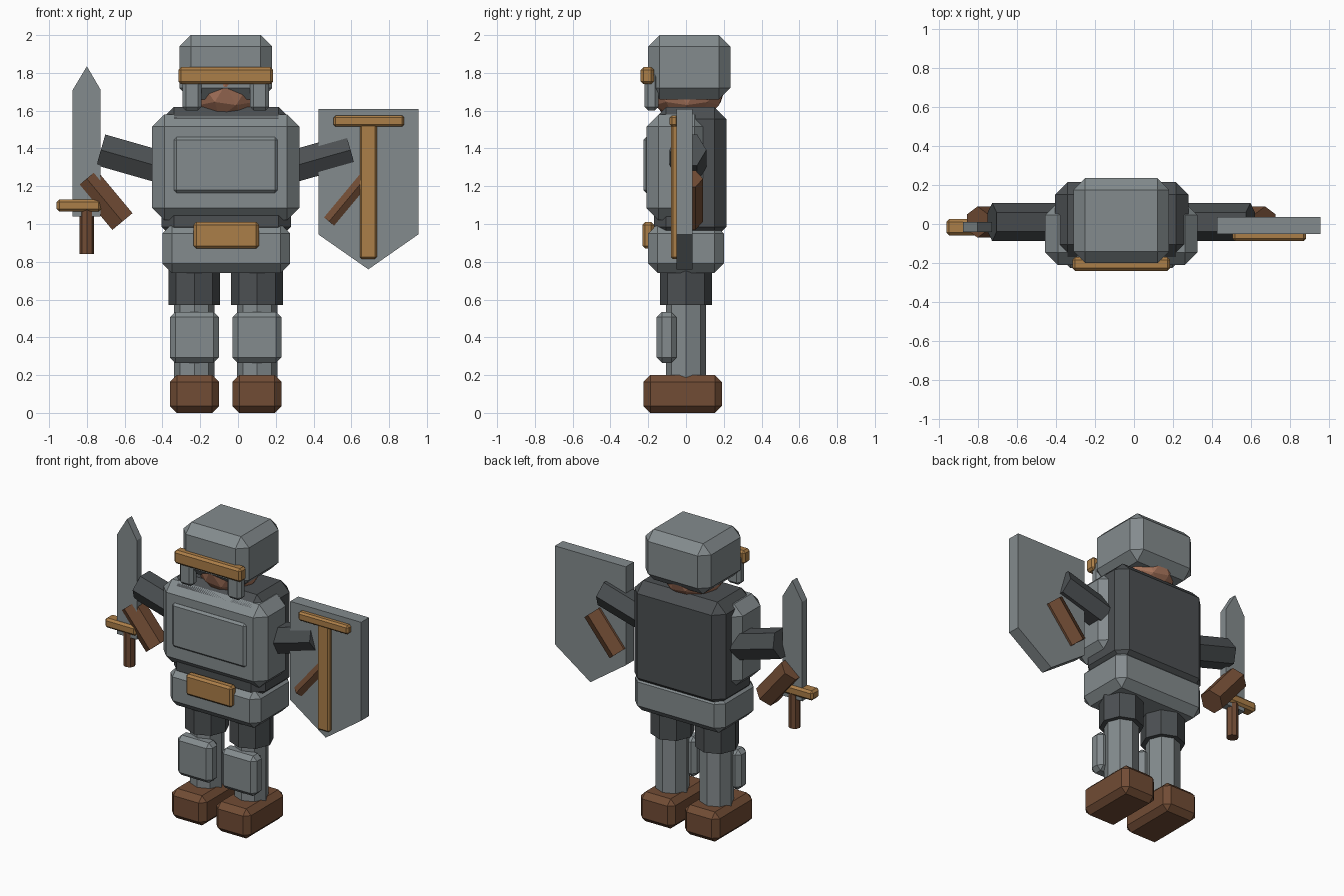
import bpy, bmesh, math
from mathutils import Vector

if "Cube" in bpy.data.objects:
    bpy.data.objects.remove(bpy.data.objects["Cube"])


def material(name, rgb):
    m = bpy.data.materials.new(name)
    m.diffuse_color = (*rgb, 1)
    m.use_nodes = True
    m.node_tree.nodes["Principled BSDF"].inputs["Base Color"].default_value = m.diffuse_color
    return m


STEEL = material("light steel", (0.23, 0.26, 0.27))
DARK = material("dark cloth", (0.072, 0.08, 0.085))
GOLD = material("brass", (0.41, 0.21, 0.065))
LEATHER = material("brown leather", (0.165, 0.072, 0.035))
SKIN = material("skin", (0.42, 0.19, 0.115))
CX = -0.065  # body centre line


def finish(name, bm, mat):
    bmesh.ops.recalc_face_normals(bm, faces=bm.faces)
    me = bpy.data.meshes.new(name)
    bm.to_mesh(me)
    bm.free()
    me.materials.append(mat)
    ob = bpy.data.objects.new(name, me)
    bpy.context.collection.objects.link(ob)
    return ob


def box(name, mat, xs, ys, zs, bevel):
    """Box between limits with single-segment chamfered edges."""
    bm = bmesh.new()
    bmesh.ops.create_cube(bm, size=1)
    for v in bm.verts:
        for i, (a, b) in enumerate((xs, ys, zs)):
            v.co[i] = (a + b) / 2 + v.co[i] * (b - a)
    bmesh.ops.bevel(bm, geom=bm.edges[:], offset=bevel, segments=1,
                    profile=0.5, affect='EDGES')
    return finish(name, bm, mat)


def rod(name, mat, a, b, radius, sides, first):
    """Flat-sided rod from a to b, with one corner facing direction first."""
    a, b = Vector(a), Vector(b)
    axis = (b - a).normalized()
    u = Vector(first)
    u = (u - axis * u.dot(axis)).normalized()
    w = axis.cross(u)
    bm = bmesh.new()
    rings = []
    for c in (a, b):
        rings.append([bm.verts.new(c + radius * (u * math.cos(t) + w * math.sin(t)))
                      for t in (2 * math.pi * i / sides for i in range(sides))])
        bm.faces.new(rings[-1])
    for i in range(sides):
        j = (i + 1) % sides
        bm.faces.new((rings[0][i], rings[0][j], rings[1][j], rings[1][i]))
    return finish(name, bm, mat)


def plate(name, mat, outline, y0, y1):
    """Front-view outline given thickness along y."""
    bm = bmesh.new()
    face = bm.faces.new([bm.verts.new((x, y0, z)) for x, z in outline])
    out = bmesh.ops.extrude_face_region(bm, geom=[face])
    for v in out["geom"]:
        if isinstance(v, bmesh.types.BMVert):
            v.co.y = y1
    if not face.is_valid or len(bm.faces) < len(outline) + 2:
        bm.faces.new([v for v in bm.verts if abs(v.co.y - y0) < 1e-6])
    return finish(name, bm, mat)


# Head and helmet
bm = bmesh.new()
bmesh.ops.create_icosphere(bm, subdivisions=2, radius=0.21)
for v in bm.verts:
    v.co += Vector((CX, 0.005, 1.74))
finish("head", bm, SKIN)
box("helmet", STEEL, (-0.31, 0.18), (-0.2, 0.235), (1.66, 2.0), 0.06)
box("helmet_brow", GOLD, (-0.315, 0.185), (-0.24, -0.17), (1.74, 1.83), 0.014)

# Torso armour
box("torso", DARK, (-0.405, 0.28), (-0.17, 0.215), (0.92, 1.62), 0.065)
box("chest_armour", STEEL, (-0.455, 0.325), (-0.21, 0.11), (1.02, 1.58), 0.065)
box("chest_plate", STEEL, (-0.34, 0.21), (-0.225, -0.17), (1.165, 1.46), 0.014)
box("hip_armour", STEEL, (-0.4, 0.275), (-0.2, 0.2), (0.74, 1.0), 0.05)
box("belt_buckle", GOLD, (-0.235, 0.11), (-0.23, -0.17), (0.87, 1.01), 0.014)

# Paired parts
for side, s in (("right", -1), ("left", 1)):
    def px(a, b):
        return tuple(sorted((CX + s * a, CX + s * b)))

    leg = CX + s * 0.166
    box(side + "_cheek_guard", STEEL, px(0.128, 0.23), (-0.22, -0.145), (1.6, 1.8), 0.02)
    rod(side + "_thigh", DARK, (leg, 0, 0.57), (leg, 0, 0.82), 0.137, 8, (1, 0, 0))
    rod(side + "_shin", STEEL, (leg, 0, 0.15), (leg, 0, 0.6), 0.107, 8, (1, 0, 0))
    box(side + "_shin_guard", STEEL, px(0.036, 0.295), (-0.155, -0.05), (0.265, 0.535), 0.028)
    box(side + "_boot", LEATHER, px(0.036, 0.295), (-0.225, 0.19), (0, 0.2), 0.036)
    rod(side + "_upper_arm", DARK, (CX + s * 0.25, 0.01, 1.275),
        (CX + s * 0.661, 0.01, 1.392), 0.098, 6, (0, 1, 0))
    rod(side + "_forearm", LEATHER, (CX + s * 0.736, 0.01, 1.24),
        (CX + s * 0.547, 0.01, 1.013), 0.08, 6, (0, 1, 0))

# Shield with brass cross bars
plate("shield", STEEL, [(0.425, 1.61), (0.955, 1.61), (0.955, 0.945),
                        (0.69, 0.76), (0.425, 0.945)], -0.05, 0.035)
box("shield_upright", GOLD, (0.645, 0.735), (-0.08, -0.04), (0.815, 1.53), 0.01)
box("shield_crossbar", GOLD, (0.505, 0.88), (-0.087, -0.04), (1.515, 1.575), 0.012)

# Sword
plate("sword_blade", STEEL, [(-0.875, 1.04), (-0.727, 1.04), (-0.727, 1.71),
                             (-0.8, 1.835), (-0.875, 1.71)], -0.042, 0.01)
box("sword_guard", GOLD, (-0.96, -0.725), (-0.058, 0.025), (1.065, 1.13), 0.014)
rod("sword_grip", LEATHER, (-0.8, -0.016, 0.84), (-0.8, -0.016, 1.1), 0.038, 8, (1, 0, 0))
